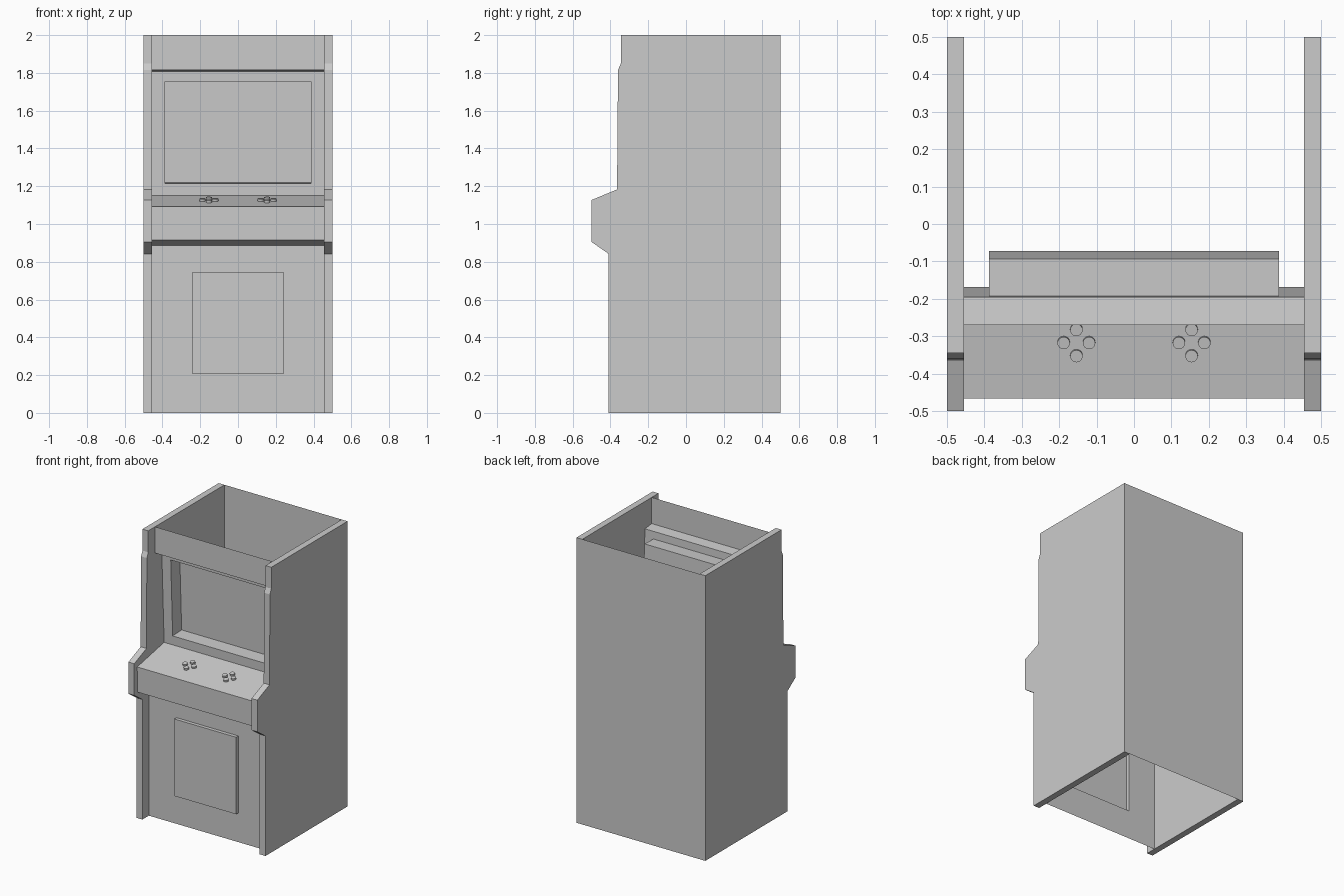
import bpy, bmesh, math
from mathutils import Vector

if "Cube" in bpy.data.objects:
    bpy.data.objects.remove(bpy.data.objects["Cube"])

W = 0.455  # half width between the side panels


def make(name, verts, faces):
    me = bpy.data.meshes.new(name)
    me.from_pydata([tuple(v) for v in verts], [], faces)
    ob = bpy.data.objects.new(name, me)
    bpy.context.collection.objects.link(ob)
    return ob


def sheet(name, path):
    """Thin panel following a (y, z) path, spanning the cabinet width."""
    verts = [(x, y, z) for y, z in path for x in (-W, W)]
    faces = [(2*i, 2*i + 2, 2*i + 3, 2*i + 1) for i in range(len(path) - 1)]
    return make(name, verts, faces)


def stepped_panel(name, bottom, top, inner_w, lo, hi, depth):
    """Panel with a rectangle pushed in or out; lo and hi measured along it."""
    a, b = Vector((0, *bottom)), Vector((0, *top))
    length = (b - a).length
    u = (b - a) / length
    n = Vector((1, 0, 0)).cross(u)

    def ring(w, s, t, d):
        return [Vector((x, 0, 0)) + a + u * h + n * d
                for x, h in ((-w, s), (w, s), (w, t), (-w, t))]
    verts = ring(W, 0, length, 0) + ring(inner_w, lo, hi, 0) + ring(inner_w, lo, hi, depth)
    faces = [(r + i, r + (i + 1) % 4, r + 4 + (i + 1) % 4, r + 4 + i)
             for r in (0, 4) for i in range(4)]
    return make(name, verts, faces + [(8, 9, 10, 11)])


# Side panels
profile = [(-0.41, 0), (0.5, 0), (0.5, 2), (-0.345, 2), (-0.345, 1.85), (-0.36, 1.815),
           (-0.365, 1.183), (-0.5, 1.127), (-0.5, 0.905), (-0.41, 0.842)]
for side, x0 in (("left", -0.5), ("right", W)):
    ob = make(side + "_side_panel", [(x0, y, z) for y, z in profile], [tuple(range(len(profile)))])
    bm = bmesh.new()
    bm.from_mesh(ob.data)
    ext = bmesh.ops.extrude_face_region(bm, geom=bm.faces[:], use_keep_orig=True)
    bmesh.ops.translate(bm, vec=(0.5 - W, 0, 0),
                        verts=[g for g in ext["geom"] if isinstance(g, bmesh.types.BMVert)])
    bmesh.ops.recalc_face_normals(bm, faces=bm.faces[:])
    bm.to_mesh(ob.data)
    bm.free()

# Back, marquee and control deck
sheet("back_panel", [(0.5, 0), (0.5, 2)])
sheet("marquee", [(-0.27, 2), (-0.27, 1.816), (-0.195, 1.808)])
panel_back, panel_front = (-0.169, 1.151), (-0.467, 1.092)
sheet("control_deck", [panel_back, panel_front, (-0.465, 0.915), (-0.338, 0.885)])

# Screen bezel with recessed screen, lower front with raised door
stepped_panel("screen_bezel", panel_back, (-0.195, 1.808), 0.387, 0.064, 0.605, -0.1)
stepped_panel("lower_front_and_door", (-0.338, 0), (-0.338, 0.885), 0.24, 0.205, 0.745, 0.025)

# Control buttons, four per player
rise, run = panel_back[1] - panel_front[1], panel_back[0] - panel_front[0]
tilt = math.atan2(rise, run)
for player in (-1, 1):
    for dx, dy in ((-0.034, 0), (0.034, 0), (0, 0.035), (0, -0.035)):
        y = -0.316 + dy
        z = panel_front[1] + (y - panel_front[0]) * rise / run
        bpy.ops.mesh.primitive_cylinder_add(vertices=24, radius=0.0165, depth=0.026,
                                            location=(player * 0.154 + dx, y, z),
                                            rotation=(tilt, 0, 0))
        bpy.context.object.name = "button"
        bpy.ops.object.shade_smooth_by_angle()
